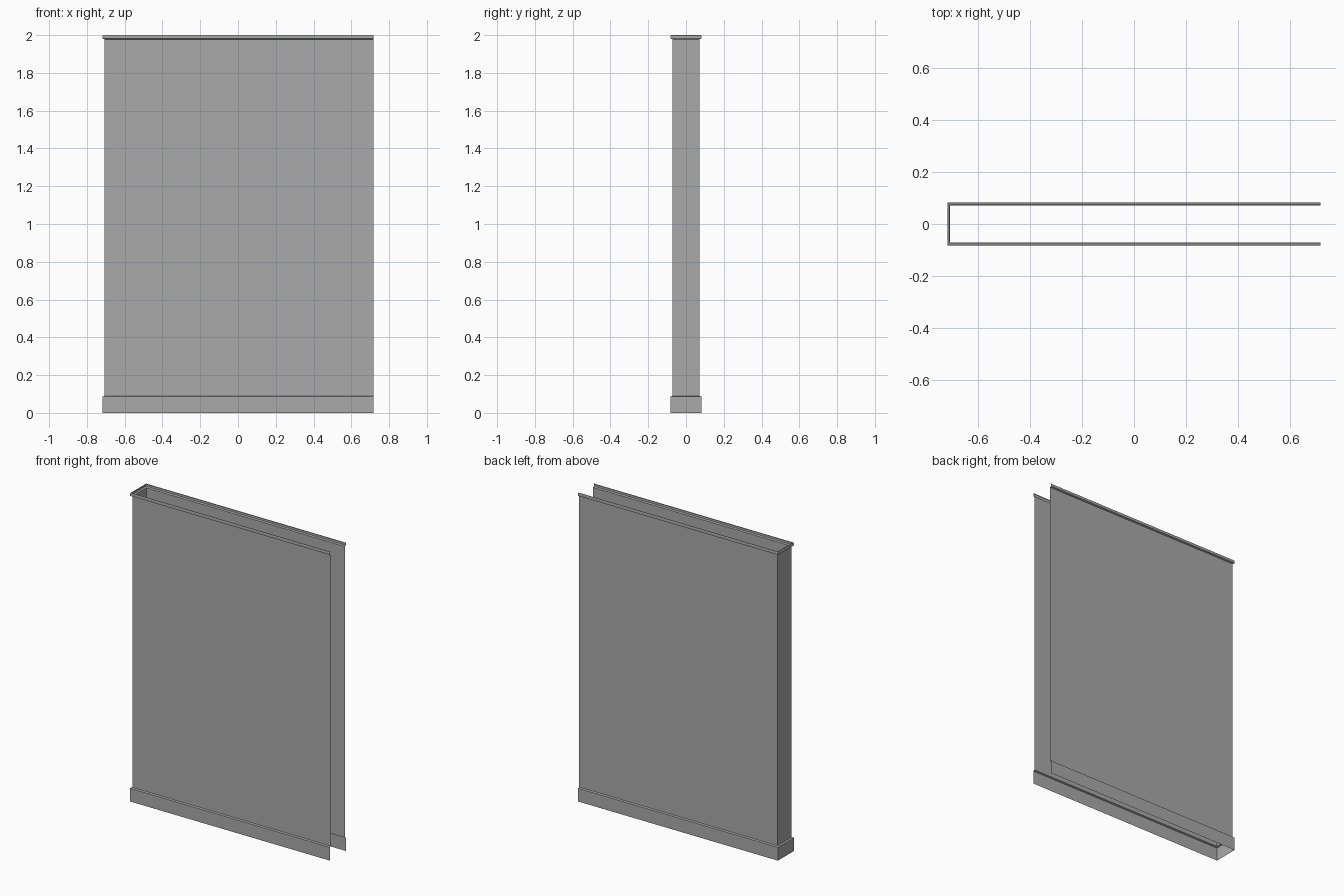
import bpy
import bmesh

cube = bpy.data.objects.get("Cube")
if cube:
    bpy.data.objects.remove(cube, do_unlink=True)

HALF_LENGTH = 0.717
HALF_DEPTH = 0.082

# Single flat grey
grey = bpy.data.materials.new("plain_grey")
grey.use_nodes = True
colour = (0.4, 0.4, 0.4, 1)
grey.diffuse_color = colour
grey.node_tree.nodes["Principled BSDF"].inputs["Base Color"].default_value = colour


def sweep(name, profile):
    """Sweep (inset, height) points round three sides; the +x end stays open."""
    bm = bmesh.new()
    rows = []
    for inset, z in profile:
        d = HALF_DEPTH - inset
        left = inset - HALF_LENGTH
        plan = [(HALF_LENGTH, d), (left, d), (left, -d), (HALF_LENGTH, -d)]
        rows.append([bm.verts.new((x, y, z)) for x, y in plan])
    for low, high in zip(rows, rows[1:]):
        for i in range(3):
            bm.faces.new((low[i], low[i + 1], high[i + 1], high[i]))
    mesh = bpy.data.meshes.new(name)
    bm.to_mesh(mesh)
    bm.free()
    mesh.materials.append(grey)
    obj = bpy.data.objects.new(name, mesh)
    bpy.context.collection.objects.link(obj)
    return obj


# Thin sheet walls
sweep("wall_panels", [(0.01, 0.09), (0.01, 1.978)])
# Projecting base with a narrow sloped ledge
sweep("base_skirting", [(0, 0), (0, 0.086), (0.01, 0.09)])
# Projecting top rim with a softened, folded edge
sweep("top_trim", [(0.01, 1.978), (0, 1.982), (0, 1.996),
                   (0.002, 2.0), (0.007, 2.0)])
